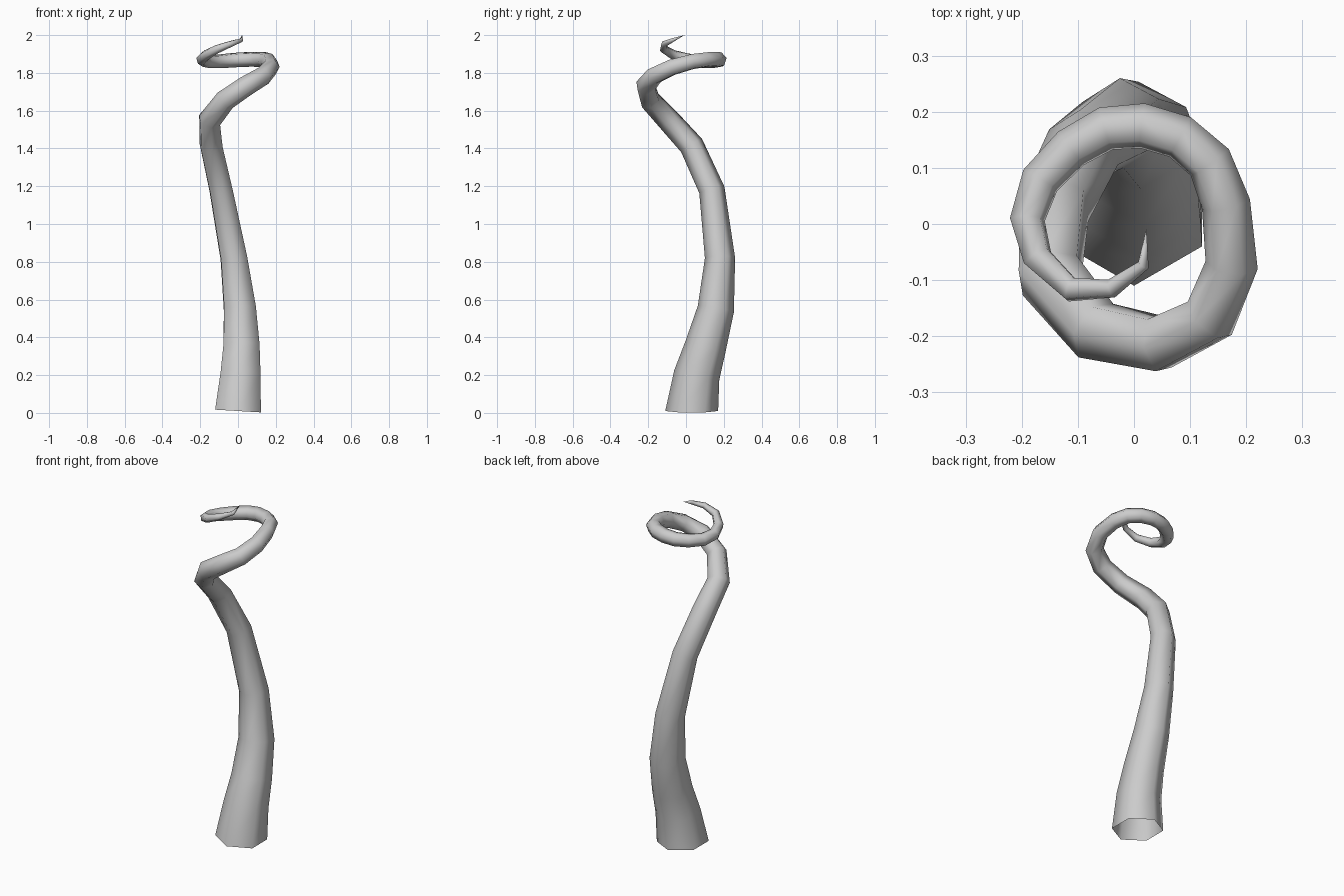
import bpy, bmesh
from math import cos, sin, pi
from mathutils import Vector

SIDES = 6
# Centre line of the tentacle: x, y, z, radius
PATH = [
    (0.00, 0.03, 0.01, 0.14), (0.013, 0.057, 0.20, 0.122),
    (0.018, 0.103, 0.35, 0.11), (0.01, 0.158, 0.55, 0.097),
    (-0.022, 0.18, 0.82, 0.08), (-0.09, 0.137, 1.18, 0.069),
    (-0.142, 0.03, 1.415, 0.066), (-0.15, -0.092, 1.55, 0.062),
    (-0.068, -0.19, 1.655, 0.057), (0.045, -0.213, 1.732, 0.054),
    (0.135, -0.168, 1.785, 0.05), (0.174, -0.073, 1.83, 0.047),
    (0.164, 0.035, 1.86, 0.044), (0.135, 0.11, 1.87, 0.042),
    (0.082, 0.155, 1.872, 0.041), (0.015, 0.175, 1.87, 0.041),
    (-0.05, 0.17, 1.865, 0.04), (-0.112, 0.135, 1.86, 0.038),
    (-0.167, 0.078, 1.86, 0.036), (-0.19, 0.008, 1.872, 0.032),
    (-0.172, -0.06, 1.892, 0.028), (-0.112, -0.117, 1.925, 0.023),
    (-0.04, -0.115, 1.953, 0.017), (0.017, -0.073, 1.973, 0.011),
]
TIP = Vector((0.022, -0.008, 2.0))

pts = [Vector(p[:3]) for p in PATH] + [TIP]
bm = bmesh.new()
rings = []
tangent = Vector((0.06, 0, 1)).normalized()
side = Vector((0, 1, 0))

# Hexagonal rings carried along the path without twisting
for i, (*_, radius) in enumerate(PATH):
    if i:
        new = ((pts[i] - pts[i - 1]).normalized() + (pts[i + 1] - pts[i]).normalized()).normalized()
        side = tangent.rotation_difference(new) @ side
        tangent = new
    side = (side - tangent * side.dot(tangent)).normalized()
    other = tangent.cross(side)
    rings.append([bm.verts.new(pts[i] + radius * (side * cos(2 * pi * k / SIDES) + other * sin(2 * pi * k / SIDES)))
                  for k in range(SIDES)])

# Skin between rings, base left open
for a, b in zip(rings, rings[1:]):
    for k in range(SIDES):
        n = (k + 1) % SIDES
        bm.faces.new((a[k], a[n], b[n], b[k]))

# Pointed tip
tip = bm.verts.new(TIP)
for k in range(SIDES):
    bm.faces.new((rings[-1][k], rings[-1][(k + 1) % SIDES], tip))

for f in bm.faces:
    f.smooth = True
mesh = bpy.data.meshes.new("tentacle")
bm.to_mesh(mesh)
bm.free()
bpy.context.collection.objects.link(bpy.data.objects.new("tentacle", mesh))
